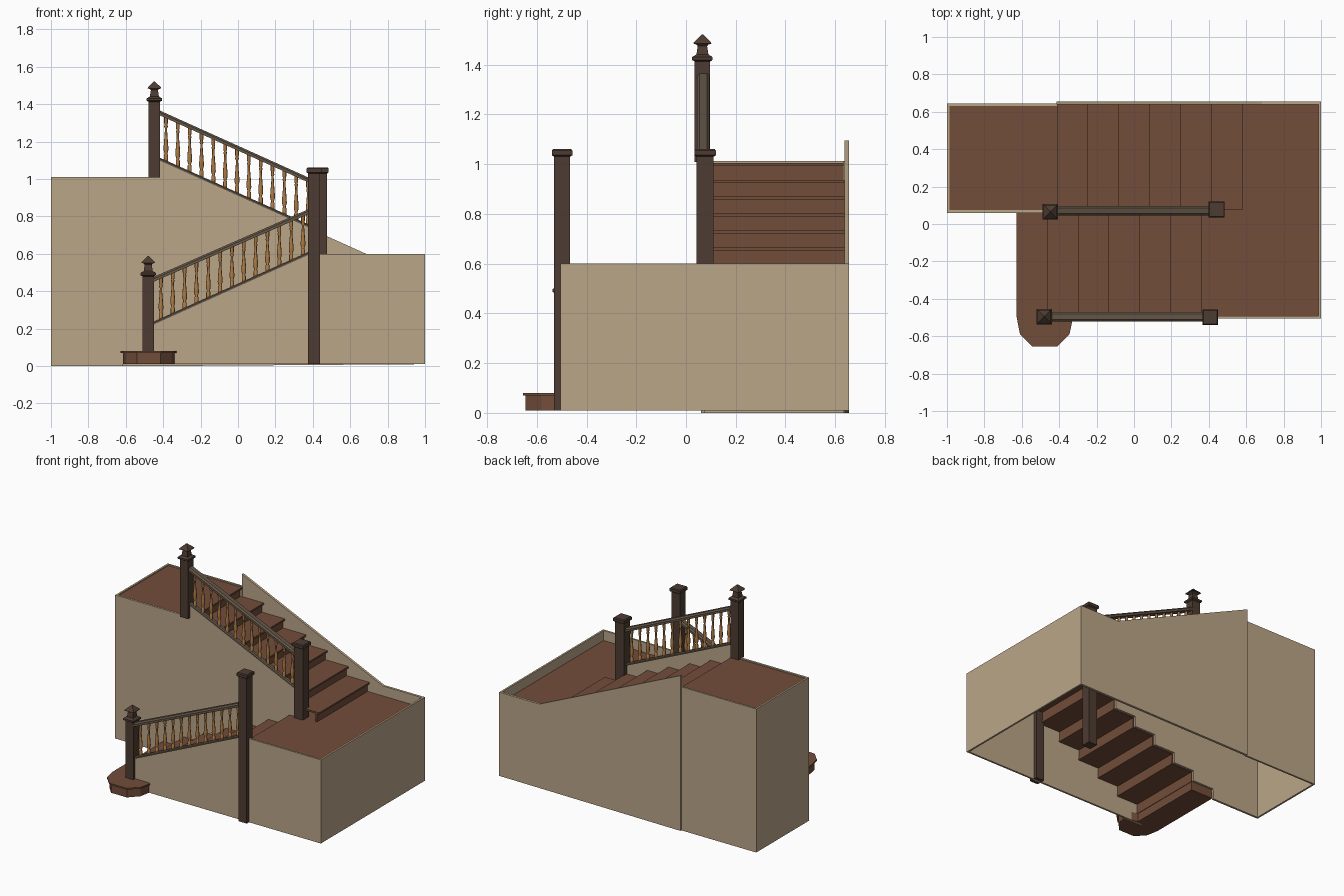
import bpy, bmesh, math
from mathutils import Vector

if "Cube" in bpy.data.objects:
    bpy.data.objects.remove(bpy.data.objects["Cube"])


def material(name, rgb):
    m = bpy.data.materials.new(name)
    m.diffuse_color = (*rgb, 1)
    m.use_nodes = True
    m.node_tree.nodes["Principled BSDF"].inputs["Base Color"].default_value = m.diffuse_color
    return m


WALL = material("plaster", (0.50, 0.38, 0.25))
TREAD = material("tread_wood", (0.17, 0.075, 0.042))
POST = material("post_wood", (0.075, 0.045, 0.032))
RAIL = material("rail_wood", (0.13, 0.095, 0.065))
GOLD = material("baluster_wood", (0.42, 0.20, 0.06))


def finish(bm, name, mat, smooth=False):
    bmesh.ops.recalc_face_normals(bm, faces=bm.faces)
    me = bpy.data.meshes.new(name)
    bm.to_mesh(me)
    bm.free()
    me.materials.append(mat)
    ob = bpy.data.objects.new(name, me)
    bpy.context.collection.objects.link(ob)
    if smooth:
        bpy.ops.object.select_all(action='DESELECT')
        ob.select_set(True)
        bpy.context.view_layer.objects.active = ob
        bpy.ops.object.shade_smooth_by_angle(angle=math.radians(50))
    return ob


def extrude(bm, pts, vec):
    f = bm.faces.new([bm.verts.new(p) for p in pts])
    r = bmesh.ops.extrude_face_region(bm, geom=[f], use_keep_orig=True)
    bmesh.ops.translate(bm, vec=vec, verts=[v for v in r["geom"] if isinstance(v, bmesh.types.BMVert)])


def prism_y(bm, xz, y0, y1):
    extrude(bm, [(x, y0, z) for x, z in xz], (0, y1 - y0, 0))


def prism_z(bm, xy, z0, z1):
    extrude(bm, [(x, y, z0) for x, y in xy], (0, 0, z1 - z0))


def box(bm, x0, x1, y0, y1, z0, z1):
    prism_z(bm, [(x0, y0), (x1, y0), (x1, y1), (x0, y1)], z0, z1)


def frustum(bm, x, y, levels):
    # square section stack: (half width, z)
    rings = [[bm.verts.new((x + sx * h, y + sy * h, z)) for sx, sy in ((-1, -1), (1, -1), (1, 1), (-1, 1))]
             for h, z in levels]
    for a, b in zip(rings, rings[1:]):
        for i in range(4):
            bm.faces.new((a[i], a[(i + 1) % 4], b[(i + 1) % 4], b[i]))
    bm.faces.new(rings[0])
    bm.faces.new(rings[-1])


LAND, TOP, RUN = 0.53, 1.005, 0.165
LOW_RISE, UP_RISE = 0.075, (TOP - LAND) / 7

# Lower flight nosings and tops (first step separate), upper flight likewise
lower = [(-0.63 + RUN * i, 0.08 + LOW_RISE * i) for i in range(7)]
upper = [(0.58 - RUN * i, LAND + UP_RISE * (i + 1)) for i in range(7)]


def flight(name, noses, d, y0, y1, rise, first, last):
    bm = bmesh.new()
    for i, (x, z) in enumerate(noses):
        if first <= i < last:
            a, b = sorted((x, x + d * (RUN + 0.03)))
            box(bm, a, b, y0, y1, z - 0.012, z)
        if i >= first:
            a, b = sorted((x + d * 0.015, x + d * 0.027))
            box(bm, a, b, y0, y1, z - rise, z - 0.012)
    return finish(bm, name, TREAD)


flight("lower_flight", lower, 1, -0.492, 0.06, LOW_RISE, 1, 6)
flight("upper_flight", upper, -1, 0.075, 0.638, UP_RISE, 0, 6)

# Bullnose bottom step: tread and inset base
bm = bmesh.new()
nose = [(-0.627, 0.06), (-0.627, -0.5), (-0.61, -0.588), (-0.545, -0.655), (-0.41, -0.655),
        (-0.345, -0.59), (-0.328, -0.51), (-0.435, -0.49), (-0.435, 0.06)]
prism_z(bm, nose, 0.07, 0.08)
inset = [(-0.475 + (x + 0.475) * 0.92, y if y > 0 else y * 0.985) for x, y in nose]
prism_z(bm, inset, 0.01, 0.07)
finish(bm, "bottom_step", TREAD)

# Landing floors
bm = bmesh.new()
box(bm, 0.36, 0.988, -0.492, 0.64, LAND - 0.012, LAND)
finish(bm, "half_landing_floor", TREAD)
bm = bmesh.new()
box(bm, -0.99, -0.41, 0.073, 0.636, TOP - 0.012, TOP)
finish(bm, "upper_landing_floor", TREAD)

# Front wall beneath the lower flight and landing
bm = bmesh.new()
prism_y(bm, [(-0.48, 0.01), (0.99, 0.01), (0.99, 0.6), (0.38, 0.6), (-0.48, 0.215)], -0.505, -0.492)
finish(bm, "front_wall", WALL)
bm = bmesh.new()
box(bm, 0.987, 1.0, -0.505, 0.655, 0.01, 0.6)
finish(bm, "landing_end_wall", WALL)

# Sloped back wall
bm = bmesh.new()
prism_y(bm, [(-0.415, 0), (0.99, 0.01), (0.99, 0.6), (0.685, 0.6), (-0.415, 1.095)], 0.638, 0.655)
finish(bm, "back_wall", WALL)

# Middle wall, its lower edge following the lower steps
zig = [(-1.0, 0), (-0.615, 0)]
for (x, z) in lower:
    zig += [(x + 0.02, z - 0.006), (x + RUN + 0.02, z - 0.006)]
zig[-1] = (0.42, LAND - 0.006)
zig += [(0.42, 0.725), (-0.42, 1.1), (-0.42, 1.012), (-1.0, 1.012)]
bm = bmesh.new()
prism_y(bm, zig, 0.06, 0.075)
finish(bm, "middle_wall", WALL)

# Upper landing outer walls
bm = bmesh.new()
box(bm, -1.0, -0.987, 0.073, 0.645, 0, 1.012)
box(bm, -0.99, -0.41, 0.632, 0.645, 0, 1.012)
finish(bm, "upper_landing_walls", WALL)


# Newel posts
def finial_newel(name, x, y, z0, zc):
    bm = bmesh.new()
    frustum(bm, x, y, [(0.031, z0), (0.031, zc - 0.012), (0.041, zc - 0.006), (0.041, zc + 0.006),
                       (0.024, zc + 0.016), (0.019, zc + 0.05), (0.024, zc + 0.056),
                       (0.036, zc + 0.06), (0.034, zc + 0.066), (0.003, zc + 0.096)])
    finish(bm, name, POST)


def plain_newel(name, x, y, h):
    bm = bmesh.new()
    frustum(bm, x, y, [(h, 0.01), (h, 1.03), (h + 0.009, 1.036), (h + 0.009, 1.055), (h + 0.004, 1.061)])
    finish(bm, name, POST)


finial_newel("bottom_newel", -0.48, -0.495, 0.08, 0.492)
finial_newel("top_newel", -0.447, 0.066, 1.008, 1.425)
plain_newel("landing_front_newel", 0.407, -0.498, 0.032)
plain_newel("landing_middle_newel", 0.442, 0.077, 0.034)

# Turned baluster profile: (radius, height fraction)
PROFILE = [(0.011, 0), (0.011, 0.14), (0.007, 0.17), (0.013, 0.26), (0.012, 0.36), (0.007, 0.62),
           (0.006, 0.74), (0.010, 0.78), (0.007, 0.82), (0.010, 0.86), (0.010, 1.0)]


def baluster(bm, x, y, z0, z1, n=8):
    rings = [[bm.verts.new((x + r * math.cos(2 * math.pi * k / n), y + r * math.sin(2 * math.pi * k / n),
                            z0 + (z1 - z0) * t)) for k in range(n)] for r, t in PROFILE]
    for a, b in zip(rings, rings[1:]):
        for k in range(n):
            bm.faces.new((a[k], a[(k + 1) % n], b[(k + 1) % n], b[k]))
    bm.faces.new(rings[0])
    bm.faces.new(rings[-1])


# Railing: handrail, shoe rail and balusters along a slope
def railing(name, x0, x1, y, top, base, first, step):
    def bar(part, ends, half, thick):
        bm = bmesh.new()
        (a, b) = ends
        # rounded-shoulder cross-section swept along the slope
        sec = [(-half, -thick), (half, -thick), (half, -thick * 0.4), (half * 0.6, 0), (-half * 0.6, 0),
               (-half, -thick * 0.4)]
        extrude(bm, [(x0, y + u, a + v) for u, v in sec], Vector((x1 - x0, 0, b - a)))
        finish(bm, name + part, RAIL)
    bar("_handrail", top, 0.025, 0.026)
    bar("_shoe_rail", base, 0.017, 0.016)
    bm = bmesh.new()
    for i in range(13):
        x = first + step * i
        t = (x - x0) / (x1 - x0)
        baluster(bm, x, y, base[0] + (base[1] - base[0]) * t - 0.006, top[0] + (top[1] - top[0]) * t - 0.018)
    finish(bm, name + "_balusters", GOLD, True)


railing("lower", -0.455, 0.38, -0.496, (0.475, 0.84), (0.236, 0.612), -0.412, 0.0633)
railing("upper", -0.42, 0.412, 0.07, (1.367, 0.992), (1.115, 0.742), -0.385, 0.0633)
